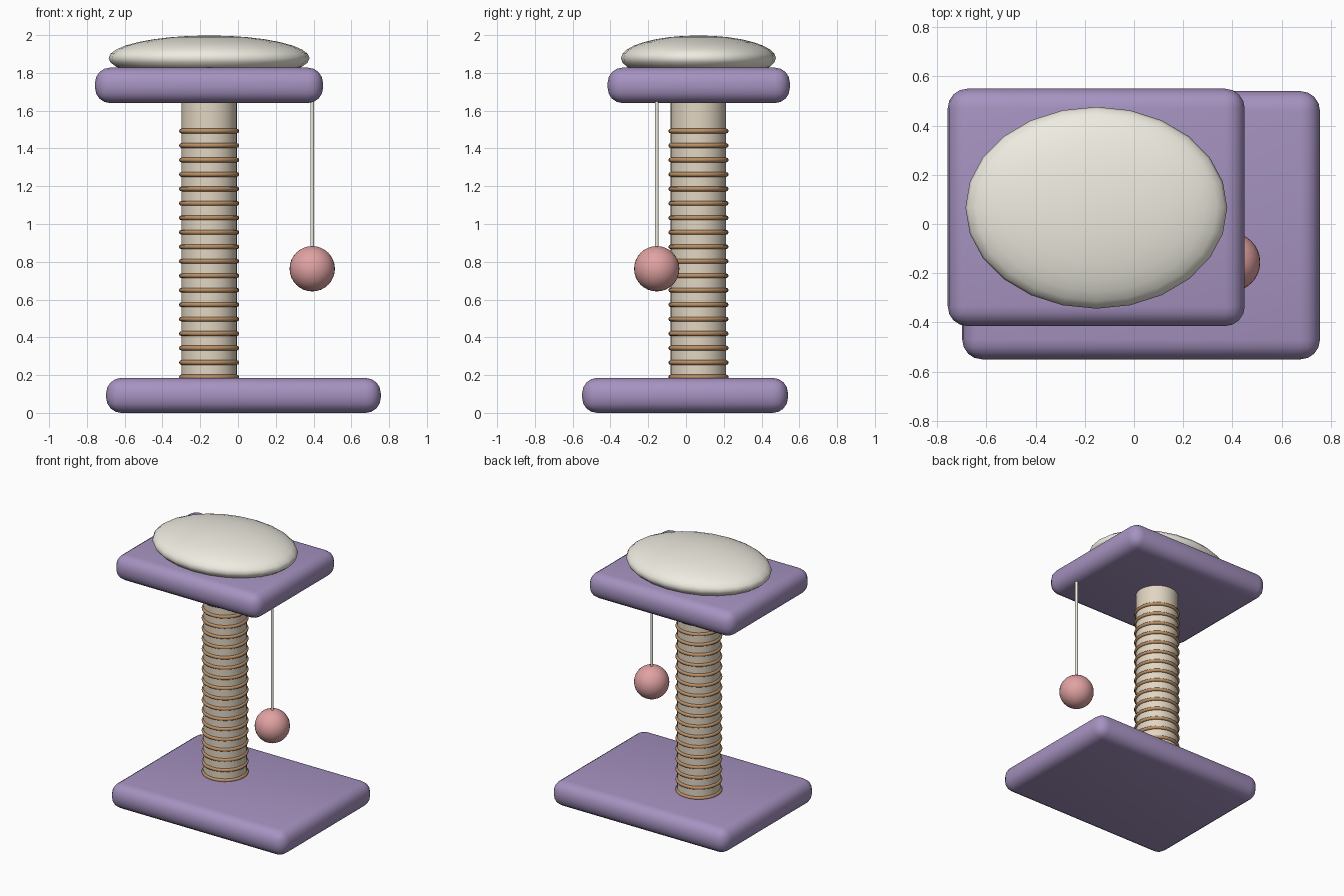
import bpy
from math import radians

if "Cube" in bpy.data.objects:
    bpy.data.objects.remove(bpy.data.objects["Cube"])


def material(name, rgb):
    m = bpy.data.materials.new(name)
    m.diffuse_color = (*rgb, 1)
    m.use_nodes = True
    m.node_tree.nodes["Principled BSDF"].inputs["Base Color"].default_value = m.diffuse_color
    return m


PURPLE = material("purple_plush", (0.38, 0.29, 0.53))
CREAM = material("cream_fabric", (0.86, 0.84, 0.75))
SISAL = material("sisal", (0.76, 0.67, 0.54))
ROPE = material("rope", (0.50, 0.28, 0.13))
PINK = material("pink_felt", (0.75, 0.36, 0.36))


def finish(name, mat, angle=40):
    ob = bpy.context.object
    ob.name = name
    ob.data.materials.append(mat)
    bpy.ops.object.shade_smooth_by_angle(angle=radians(angle))
    return ob


def slab(name, x0, x1, y0, y1, z0, z1, radius=0.08):
    bpy.ops.mesh.primitive_cube_add(size=1, location=((x0 + x1) / 2, (y0 + y1) / 2, (z0 + z1) / 2))
    ob = bpy.context.object
    ob.scale = (x1 - x0, y1 - y0, z1 - z0)
    bpy.ops.object.transform_apply(location=False, rotation=False, scale=True)
    bevel = ob.modifiers.new("rounded_edges", "BEVEL")
    bevel.width = radius
    bevel.segments = 4
    bpy.ops.object.modifier_apply(modifier=bevel.name)
    return finish(name, PURPLE)


def rod(name, x, y, z0, z1, r, sides, mat):
    bpy.ops.mesh.primitive_cylinder_add(vertices=sides, radius=r, depth=z1 - z0,
                                        location=(x, y, (z0 + z1) / 2))
    return finish(name, mat)


def ball(name, loc, scale, segments, rings, mat):
    bpy.ops.mesh.primitive_uv_sphere_add(segments=segments, ring_count=rings, radius=1, location=loc)
    bpy.context.object.scale = scale
    bpy.ops.object.transform_apply(location=False, rotation=False, scale=True)
    return finish(name, mat, 60)


PX, PY = -0.153, 0.066  # post axis

# Base and raised platform
slab("base", -0.698, 0.756, -0.55, 0.54, 0.0, 0.185)
slab("platform", -0.757, 0.45, -0.415, 0.55, 1.64, 1.828)

# Scratching post with rope rings
rod("post", PX, PY, 0.175, 1.65, 0.147, 32, SISAL)
for i in range(18):
    bpy.ops.mesh.primitive_torus_add(location=(PX, PY, 0.19 + i * 0.0766), major_radius=0.147,
                                     minor_radius=0.0125, major_segments=32, minor_segments=8)
    finish(f"rope_ring_{i + 1}", ROPE, 60)

# Cushion on top
ball("cushion", (PX, PY, 1.878), (0.532, 0.41, 0.12), 24, 16, CREAM)

# Hanging toy
rod("string", 0.393, -0.155, 0.86, 1.65, 0.01, 10, CREAM)
ball("toy_ball", (0.393, -0.155, 0.763), (0.12, 0.12, 0.12), 32, 16, PINK)
